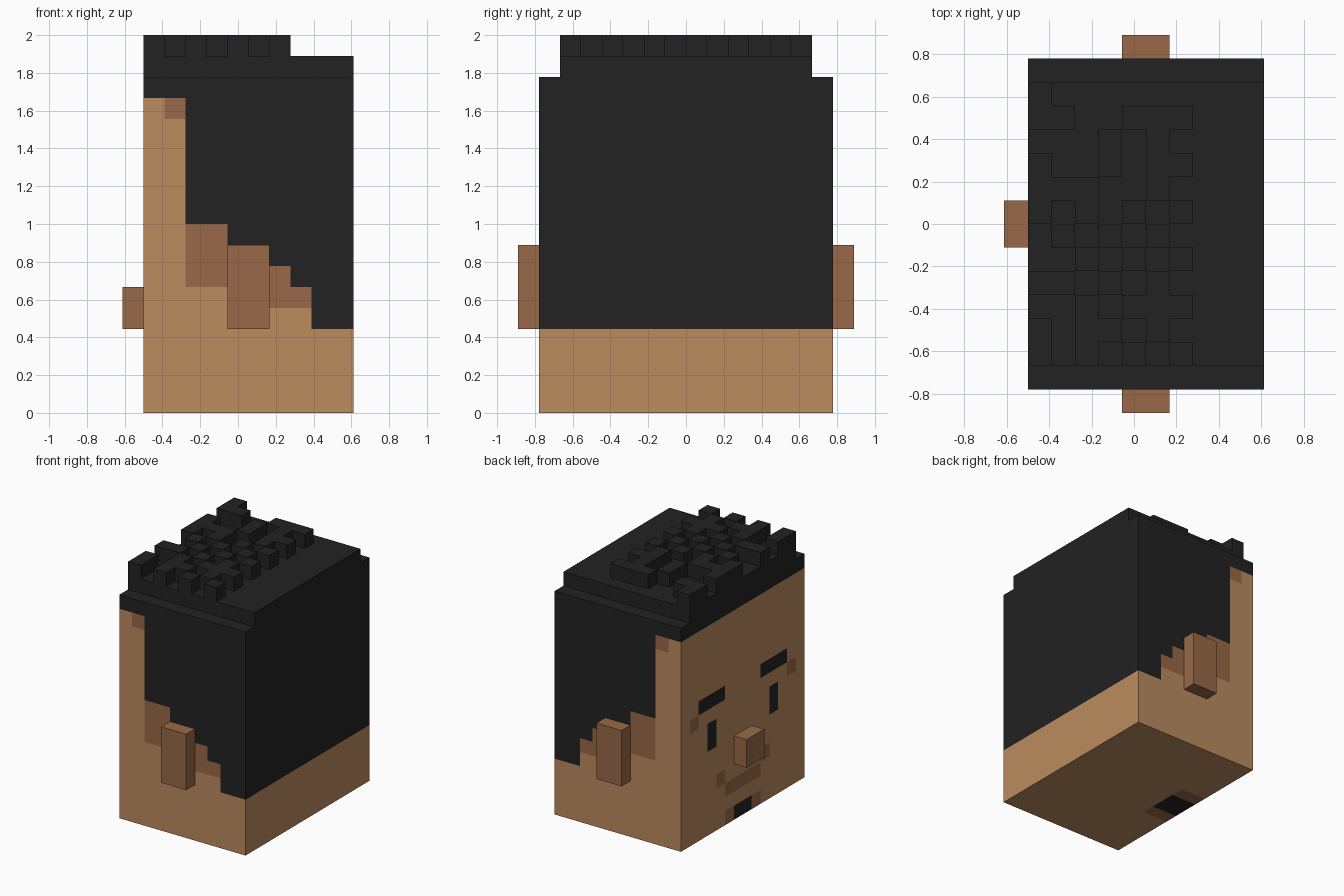
import bpy
import bmesh
from mathutils import Vector, Matrix

U = 1 / 9            # one block
DEPTH, WIDTH, HEIGHT = 10, 14, 16

cube = bpy.data.objects.get("Cube")
if cube:
    bpy.data.objects.remove(cube, do_unlink=True)


def material(name, color):
    m = bpy.data.materials.new(name)
    m.use_nodes = True
    m.diffuse_color = (*color, 1)
    m.node_tree.nodes["Principled BSDF"].inputs["Base Color"].default_value = (*color, 1)
    return m


skin = material("skin", (0.497, 0.258, 0.114))
dark_skin = material("dark_skin", (0.314, 0.141, 0.063))
hair = material("hair_black", (0.016, 0.016, 0.016))
SKIN, DARK, HAIR = range(3)


def add_box(bm, lo, hi):
    """Box in block units: x from the face backwards, y centred, z up."""
    lo, hi = Vector(lo), Vector(hi)
    mid = (lo + hi) / 2 - Vector((4.5, 0, 0))
    size = hi - lo
    bmesh.ops.create_cube(bm, size=1, matrix=Matrix.Translation(mid * U)
                          @ Matrix.Diagonal((*(size * U), 1)))


def finish(name, bm, mats):
    mesh = bpy.data.meshes.new(name)
    bm.to_mesh(mesh)
    bm.free()
    for m in mats:
        mesh.materials.append(m)
    obj = bpy.data.objects.new(name, mesh)
    bpy.context.collection.objects.link(obj)
    return obj


def box(name, lo, hi, mat):
    bm = bmesh.new()
    add_box(bm, lo, hi)
    return finish(name, bm, [mat])


# Painted rectangles on the face: column start, end, height start, end, colour
FACE = [
    (2, 5, 9, 10, HAIR), (9, 12, 9, 10, HAIR),      # eyebrows
    (3, 4, 6, 8, HAIR), (10, 11, 6, 8, HAIR),       # eyes
    (1, 2, 8, 9, DARK), (12, 13, 8, 9, DARK),       # temples
    (4, 5, 3, 4, DARK), (9, 10, 3, 4, DARK),        # mouth corners
    (5, 9, 2, 3, DARK),                             # mouth
    (6, 8, 0, 1, HAIR), (5, 9, 0, 1, DARK),         # chin beard
]
# Hairline and lower end of the shaved band, per column from face to back
HAIRLINE = [15, 15, 9, 9, 8, 8, 7, 6, 4, 4]
FADE = [15, 14, 6, 6, 5, 5, 5, 5, 4, 4]


def paint(face):
    """Choose a colour from the direction and block position of a face."""
    c, n = face.calc_center_median() / U, face.normal
    depth, col, z = c.x + 4.5, 7 - c.y, c.z
    if n.z > 0.5:
        return HAIR
    if n.z < -0.5:
        if depth < 2 and 5 < col < 9:
            return HAIR if 6 < col < 8 else DARK
        return SKIN
    if n.x > 0.5:
        return HAIR if z > 4 else SKIN
    if n.x < -0.5:
        if z > 15:
            return HAIR
        for c0, c1, z0, z1, color in FACE:
            if c0 < col < c1 and z0 < z < z1:
                return color
        return SKIN
    i = int(depth)
    return HAIR if z > HAIRLINE[i] else DARK if z > FADE[i] else SKIN


# Head, cut into block cells and coloured by rule
bm = bmesh.new()
add_box(bm, (0, -7, 0), (DEPTH, 7, HEIGHT))
for axis, count, start in ((0, DEPTH, -4.5), (1, WIDTH, -7), (2, HEIGHT, 0)):
    normal = Vector([float(a == axis) for a in range(3)])
    for k in range(1, count):
        bmesh.ops.bisect_plane(bm, geom=bm.verts[:] + bm.edges[:] + bm.faces[:],
                               plane_co=normal * (start + k) * U, plane_no=normal)
bm.normal_update()
for f in bm.faces:
    f.material_index = paint(f)
finish("head", bm, [skin, dark_skin, hair])

# Nose and ears
box("nose", (-1, -1, 4), (0, 1, 6), dark_skin)
box("right_ear", (4, -8, 4), (6, -7, 8), dark_skin)
box("left_ear", (4, 7, 4), (6, 8, 8), dark_skin)

# Raised hair slab
box("hair_top", (0, -6, 16), (DEPTH, 6, 17), hair)

# Curly tufts: rows from +y to -y, columns from face to back
TUFTS = [
    "#......", "##..###", "...#.#.", "#..#.##", "###..#.", "#.#.#.#",
    ".#.#.#.", "..#.#.#", "##.#.#.", "..#.###", "#.##.#.", "#.#.#.#",
]
bm = bmesh.new()
for r, row in enumerate(TUFTS):
    for c, mark in enumerate(row):
        if mark == "#":
            add_box(bm, (c, 5 - r, 17), (c + 1, 6 - r, 18))
# Weld neighbouring tufts and drop the walls between them
bmesh.ops.remove_doubles(bm, verts=bm.verts[:], dist=U / 100)
seen = {}
for f in bm.faces:
    key = tuple(round(v * 2 / U) for v in f.calc_center_median())
    seen.setdefault(key, []).append(f)
inner = [f for group in seen.values() if len(group) > 1 for f in group]
bmesh.ops.delete(bm, geom=inner, context="FACES")
finish("hair_tufts", bm, [hair])
